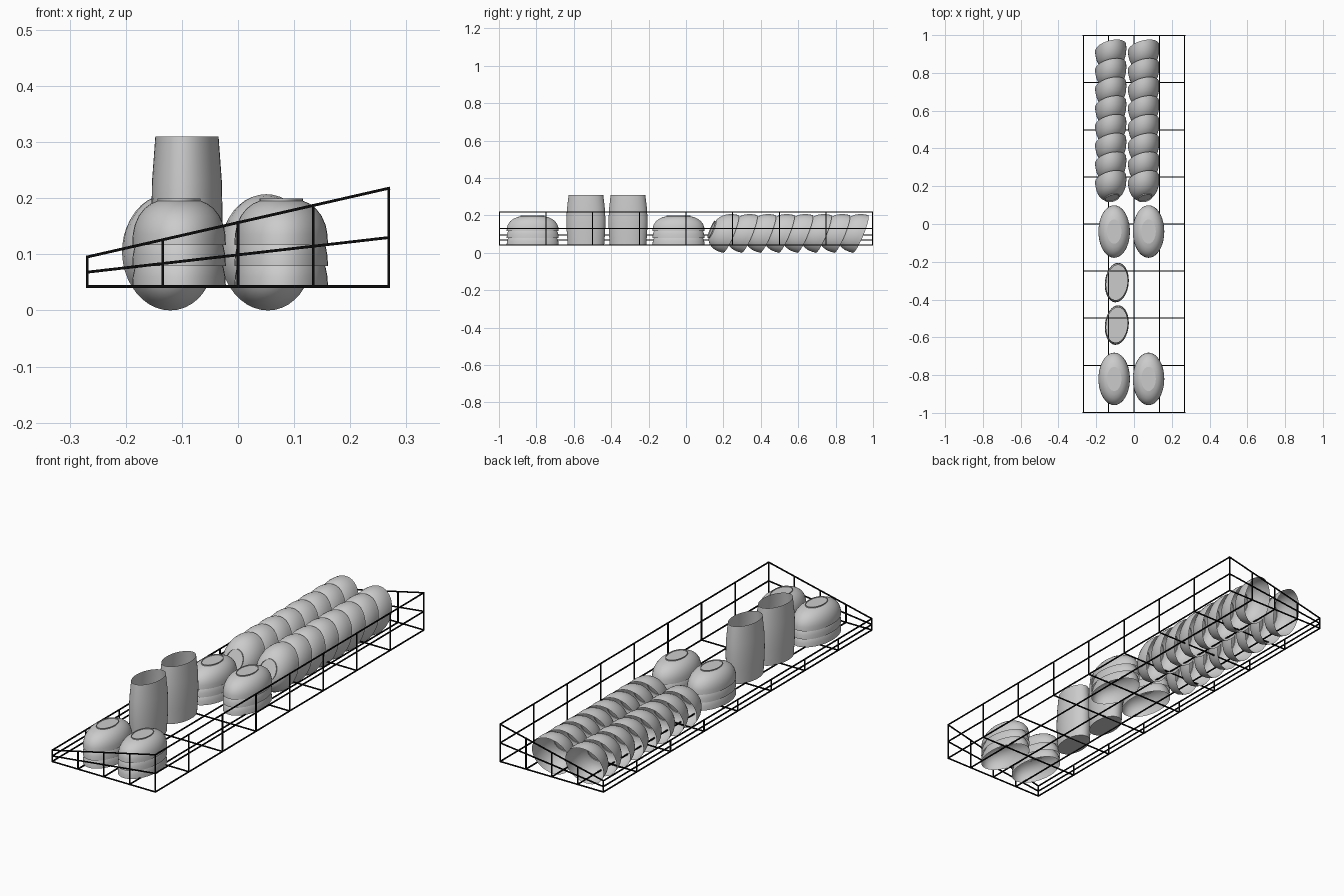
import bpy, bmesh, math
from mathutils import Matrix, Vector

if "Cube" in bpy.data.objects:
    bpy.data.objects.remove(bpy.data.objects["Cube"])


def material(name, c):
    m = bpy.data.materials.new(name)
    m.diffuse_color = (c, c, c, 1)
    m.use_nodes = True
    m.node_tree.nodes["Principled BSDF"].inputs["Base Color"].default_value = m.diffuse_color
    return m


GREY = material("light grey ceramic", 0.6)
BLACK = material("black wire", 0.003)
SQUASH = Matrix.Diagonal((0.6, 1.0, 0.76, 1.0))


def finish(bm, name, mat, smooth):
    me = bpy.data.meshes.new(name)
    bm.to_mesh(me)
    bm.free()
    me.materials.append(mat)
    ob = bpy.data.objects.new(name, me)
    bpy.context.collection.objects.link(ob)
    if smooth:
        bpy.ops.object.select_all(action='DESELECT')
        ob.select_set(True)
        bpy.context.view_layer.objects.active = ob
        bpy.ops.object.shade_smooth_by_angle(angle=math.radians(40))
    return ob


def lathe(name, profile, matrix, steps=40):
    """Revolve (radius, height) points around z, then place with a matrix."""
    bm = bmesh.new()
    vs = [bm.verts.new((r, 0, z)) for r, z in profile]
    es = [bm.edges.new(p) for p in zip(vs, vs[1:])]
    bmesh.ops.spin(bm, geom=vs + es, cent=(0, 0, 0), axis=(0, 0, 1),
                   angle=math.tau, steps=steps, use_merge=True)
    bmesh.ops.remove_doubles(bm, verts=bm.verts, dist=1e-5)
    bmesh.ops.recalc_face_normals(bm, faces=bm.faces)
    # open shells: make the outer wall face outwards
    f = max(bm.faces, key=lambda f: f.calc_center_median().xy.length)
    if f.normal.xy.dot(f.calc_center_median().xy) < 0:
        bmesh.ops.reverse_faces(bm, faces=bm.faces)
    bm.transform(matrix)
    return finish(bm, name, GREY, True)


# Bowl with rim at height 0 and foot ring on top
BOWL = [(0.139, 0), (0.1375, 0.024), (0.132, 0.046), (0.120, 0.068),
        (0.103, 0.085), (0.083, 0.097), (0.064, 0.103), (0.064, 0.109),
        (0.060, 0.109), (0.060, 0.104), (0, 0.104)]
# Barrel-shaped cup, open at the top
CUP = [(0, 0), (0.098, 0), (0.103, 0.09), (0.105, 0.16), (0.1025, 0.25), (0.093, 0.353)]

# Four upside-down piles of three nested bowls
for y in (-0.82, -0.04):
    for x in (-0.105, 0.077):
        for level in range(3):
            place = Matrix.Translation((x, y, 0.042 + 0.0375 * level)) @ SQUASH
            lathe("upside_down_bowl", BOWL, place)

# Two rows of bowls standing on edge, leaning on each other
lean = Matrix.Rotation(math.radians(8), 4, 'Z') @ Matrix.Rotation(math.radians(73), 4, 'X')
for x in (-0.124, 0.05):
    for i in range(8):
        place = Matrix.Translation((x, 0.239 + 0.099 * i, 0.101)) @ SQUASH @ lean
        lathe("leaning_bowl", BOWL, place)

# Two cups
for y in (-0.535, -0.31):
    turn = Matrix.Rotation(math.radians(-6), 4, 'Z')
    place = Matrix.Translation((-0.091, y, 0.042)) @ turn @ SQUASH
    lathe("cup", CUP, place)

# Wire basket: sloping from a low left side to a high right side
W, L, BASE, T = 0.2685, 0.9975, 0.0425, 0.005


def top(x):
    return 0.1565 + (x / 0.27) * 0.0615


def mid(x):
    return 0.099 + (x / 0.27) * 0.031


def basket(name, wires):
    bm = bmesh.new()
    for a, b in wires:
        a, b = Vector(a), Vector(b)
        d = b - a
        m = Matrix.Translation((a + b) / 2) @ d.to_track_quat('Z', 'Y').to_matrix().to_4x4()
        bmesh.ops.create_cube(bm, size=1,
                              matrix=m @ Matrix.Diagonal((T, T, d.length + T, 1)))
    return finish(bm, name, BLACK, False)


xs = [W * k / 2 for k in range(-2, 3)]
ys = [L * k / 4 for k in range(-4, 5)]

# Floor grid
basket("basket_floor",
       [((x, -L, BASE), (x, L, BASE)) for x in xs] +
       [((-W, y, BASE), (W, y, BASE)) for y in ys])

# Long sides
for x, name in ((-W, "basket_left_side"), (W, "basket_right_side")):
    basket(name,
           [((x, -L, h), (x, L, h)) for h in (mid(x), top(x))] +
           [((x, y, BASE), (x, y, top(x))) for y in ys])

# Sloping ends
for y, name in ((-L, "basket_front_end"), (L, "basket_back_end")):
    basket(name,
           [((-W, y, f(-W)), (W, y, f(W))) for f in (mid, top)] +
           [((x, y, BASE), (x, y, top(x))) for x in xs[1:-1]])
